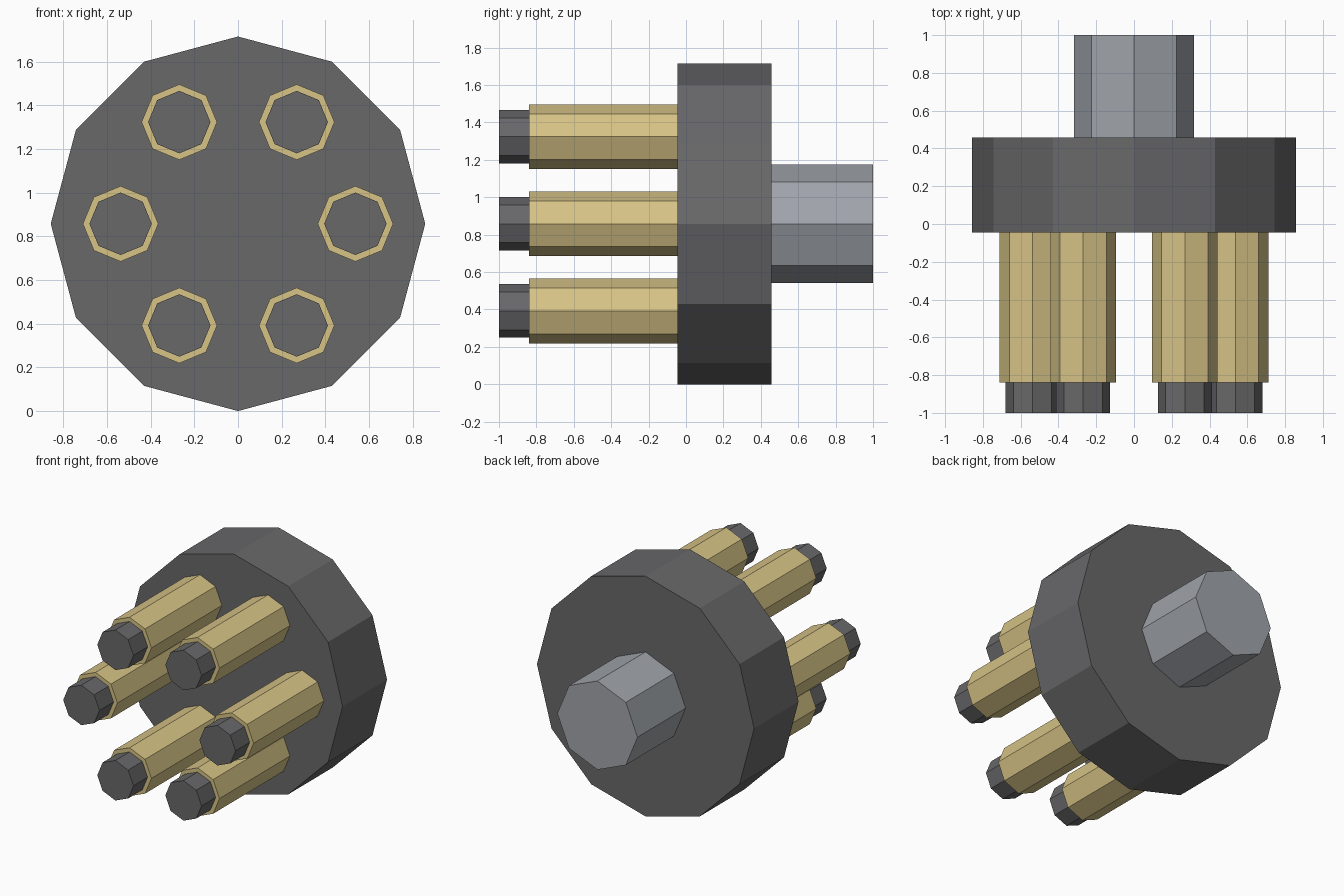
import bpy, math

if "Cube" in bpy.data.objects:
    bpy.data.objects.remove(bpy.data.objects["Cube"])

CZ = 0.858          # height of the main axis


def material(name, srgb):
    m = bpy.data.materials.new(name)
    lin = [((c / 255 + 0.055) / 1.055) ** 2.4 for c in srgb]
    m.diffuse_color = (*lin, 1)
    m.use_nodes = True
    m.node_tree.nodes["Principled BSDF"].inputs["Base Color"].default_value = m.diffuse_color
    return m


dark = material("dark grey", (104, 104, 106))
gold = material("pale gold", (214, 195, 134))
steel = material("light steel", (160, 164, 170))


def prism(name, sides, radius, y0, y1, mat, x=0.0, z=CZ):
    """Flat-sided cylinder lying along y, with a corner pointing up."""
    bpy.ops.mesh.primitive_cylinder_add(
        vertices=sides, radius=radius, depth=y1 - y0,
        location=(x, (y0 + y1) / 2, z), rotation=(math.pi / 2, 0, 0))
    ob = bpy.context.object
    ob.name = name
    ob.data.materials.append(mat)
    return ob


# Main disc and rear shaft
prism("disc", 12, 0.858, -0.045, 0.457, dark)
prism("rear_shaft", 8, 0.317, 0.457, 1.0, steel)

# Ring of six pins, each a gold sleeve with a dark tip
for i in range(6):
    a = i * math.pi / 3
    x, z = 0.538 * math.cos(a), CZ + 0.538 * math.sin(a)
    prism(f"pin_sleeve_{i + 1}", 8, 0.173, -0.84, -0.045, gold, x, z)
    prism(f"pin_tip_{i + 1}", 8, 0.143, -1.0, -0.84, dark, x, z)
